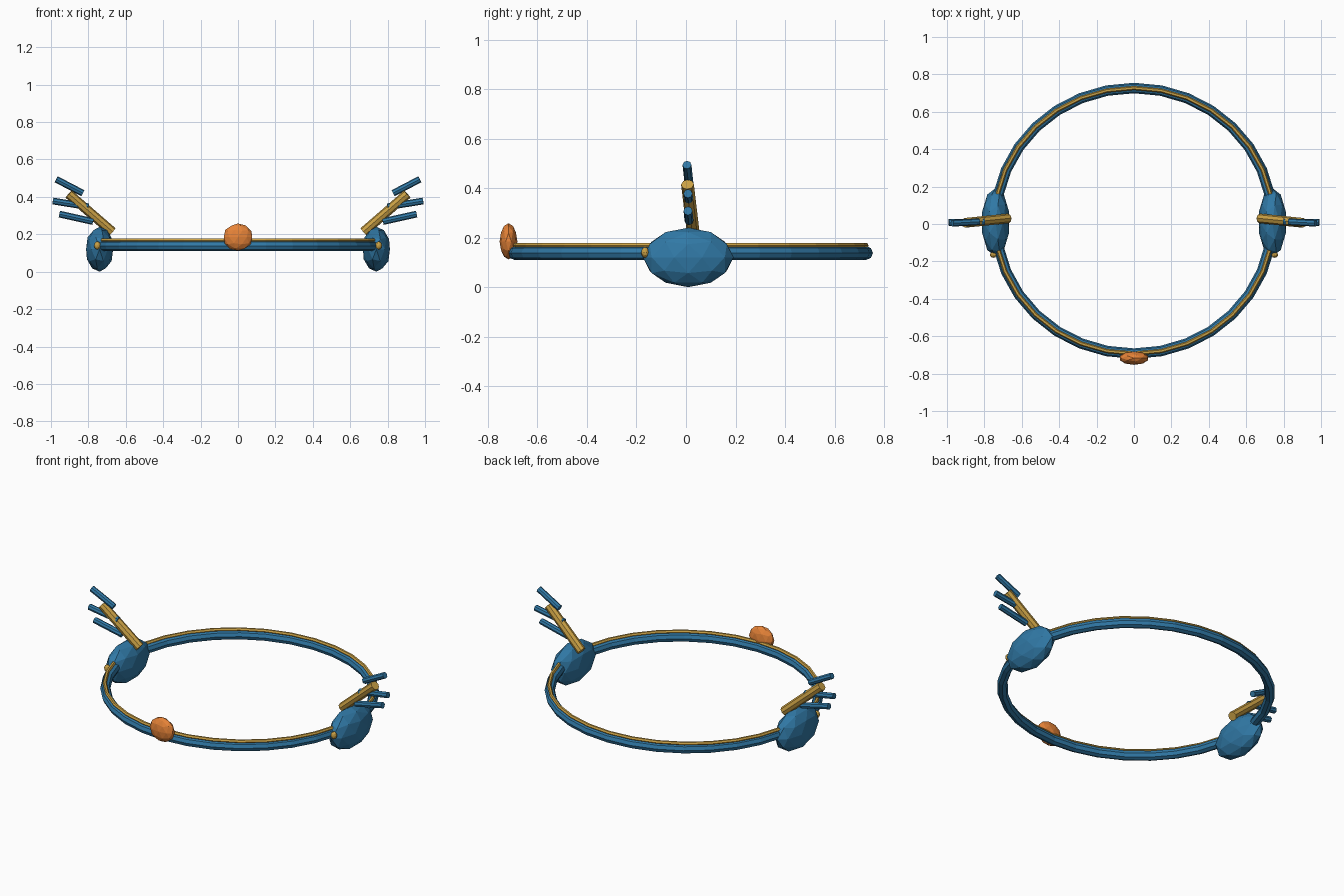
import bpy, bmesh, math
from mathutils import Vector, Matrix

if "Cube" in bpy.data.objects:
    bpy.data.objects.remove(bpy.data.objects["Cube"])


def material(name, rgb):
    m = bpy.data.materials.new(name)
    m.diffuse_color = (*rgb, 1)
    m.use_nodes = True
    m.node_tree.nodes["Principled BSDF"].inputs["Base Color"].default_value = m.diffuse_color
    return m


BLUE = material("blue", (0.03, 0.19, 0.38))
GOLD = material("gold", (0.60, 0.36, 0.06))
ORANGE = material("orange", (0.80, 0.23, 0.04))


def finish(bm, name, mat):
    mesh = bpy.data.meshes.new(name)
    bmesh.ops.recalc_face_normals(bm, faces=bm.faces)
    bm.to_mesh(mesh)
    bm.free()
    mesh.materials.append(mat)
    obj = bpy.data.objects.new(name, mesh)
    bpy.context.collection.objects.link(obj)
    return obj


def ring(name, rx, ry, y, z, r, mat, segs=32, sides=8):
    """Elliptical band with a round low-poly section."""
    bm = bmesh.new()
    loops = []
    for i in range(segs):
        a = 2 * math.pi * i / segs
        loop = []
        for j in range(sides):
            b = 2 * math.pi * j / sides
            d = r * math.cos(b)
            loop.append(bm.verts.new(((rx + d) * math.cos(a),
                                      y + (ry + d) * math.sin(a),
                                      z + r * math.sin(b))))
        loops.append(loop)
    for i in range(segs):
        p, q = loops[i], loops[(i + 1) % segs]
        for j in range(sides):
            k = (j + 1) % sides
            bm.faces.new((p[j], q[j], q[k], p[k]))
    return finish(bm, name, mat)


def faceted_ball(name, centre, half, mat, subdiv=2):
    """Icosphere fitted to the given half sizes."""
    bm = bmesh.new()
    bmesh.ops.create_icosphere(bm, subdivisions=subdiv, radius=1)
    for axis in range(3):
        m = max(abs(v.co[axis]) for v in bm.verts)
        for v in bm.verts:
            v.co[axis] = v.co[axis] / m * half[axis] + centre[axis]
    return finish(bm, name, mat)


def rod(name, start, end, r, mat, sides=8):
    a, b = Vector(start), Vector(end)
    d = b - a
    rot = d.to_track_quat('Z', 'Y').to_matrix().to_4x4()
    bm = bmesh.new()
    bmesh.ops.create_cone(bm, cap_ends=True, segments=sides, radius1=r, radius2=r,
                          depth=d.length, matrix=Matrix.Translation((a + b) / 2) @ rot)
    return finish(bm, name, mat)


# Head band with its thin gold trim
ring("band", 0.74, 0.71, 0.017, 0.138, 0.028, BLUE)
ring("band_trim", 0.745, 0.71, 0.017, 0.168, 0.011, GOLD, sides=6)

# Front gem
faceted_ball("front_gem", (0, -0.717, 0.185), (0.076, 0.036, 0.073), ORANGE)

# Side pods, each with a rivet, a gold stem and three blue tines
TINES = [((0.775, 0.012, 0.268), (0.955, 0.008, 0.308)),
         ((0.80, 0.012, 0.347), (0.99, 0.008, 0.378)),
         ((0.83, 0.012, 0.42), (0.972, 0.004, 0.494))]
for side, s in (("left", -1), ("right", 1)):
    def at(p):
        return (p[0] * s, p[1], p[2])
    faceted_ball(side + "_pod", at((0.74, 0.009, 0.12)), (0.072, 0.183, 0.12), BLUE)
    faceted_ball(side + "_rivet", at((0.752, -0.165, 0.14)), (0.017, 0.016, 0.022), GOLD)
    rod(side + "_stem", at((0.672, 0.03, 0.213)), at((0.905, 0.006, 0.415)), 0.026, GOLD)
    for i, (a, b) in enumerate(TINES):
        rod(f"{side}_tine_{i + 1}", at(a), at(b), 0.018, BLUE)
